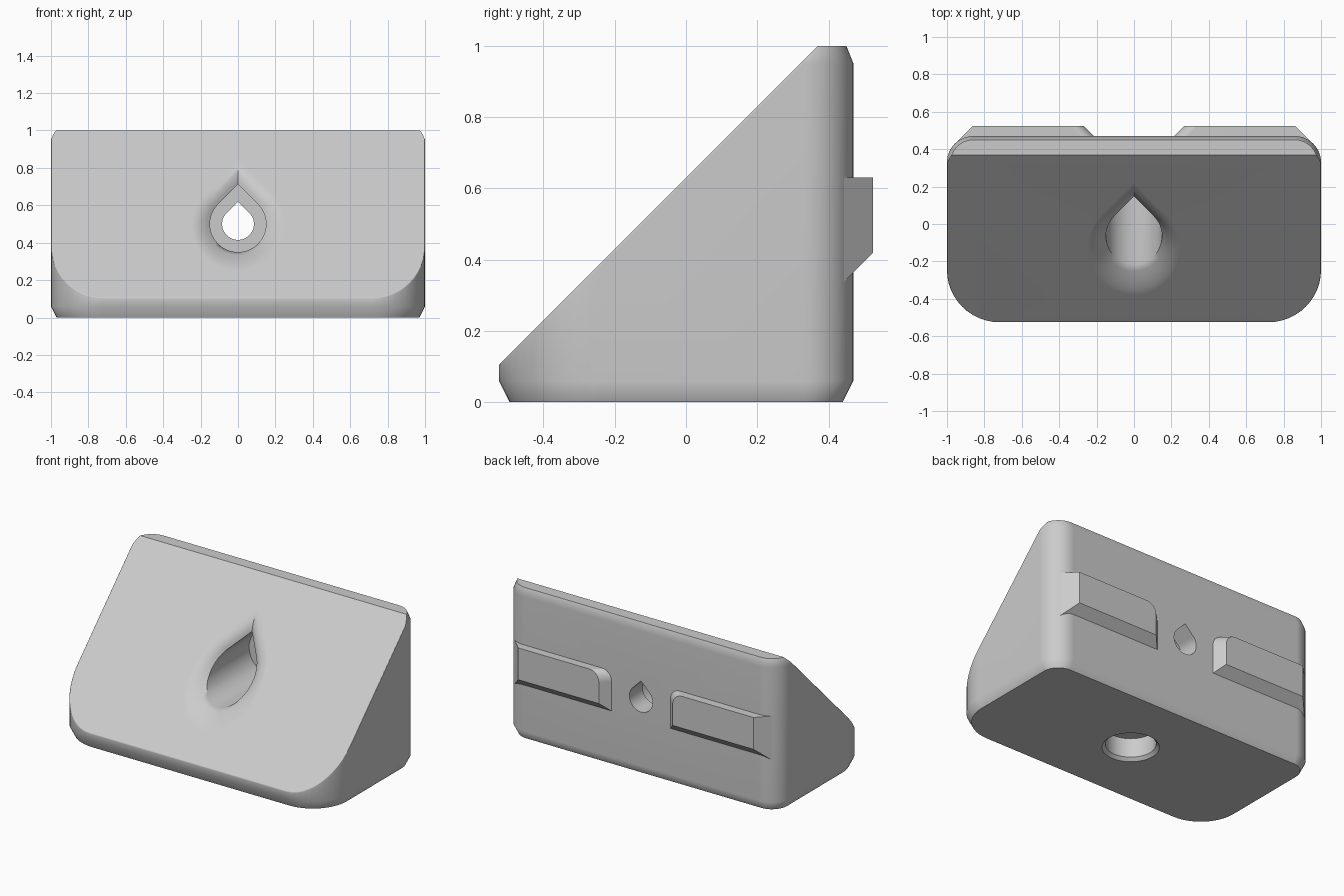
import bpy, bmesh, math
from mathutils import Vector

cube = bpy.data.objects.get("Cube")
if cube:
    bpy.data.objects.remove(cube, do_unlink=True)

grey = bpy.data.materials.new("light_grey_plastic")
grey.use_nodes = True
colour = (0.6, 0.6, 0.6, 1)
grey.diffuse_color = colour
grey.node_tree.nodes["Principled BSDF"].inputs["Base Color"].default_value = colour

FRONT, BACK, SLOPE = -0.525, 0.47, 0.63  # slope plane is z = y + SLOPE


def loft(rings):
    """Closed solid through rings that share a point count."""
    bm = bmesh.new()
    loops = [[bm.verts.new(p) for p in ring] for ring in rings]
    n = len(loops[0])
    for a, b in zip(loops, loops[1:]):
        for i in range(n):
            j = (i + 1) % n
            bm.faces.new((a[i], a[j], b[j], b[i]))
    bm.faces.new(loops[0])
    bm.faces.new(loops[-1])
    bmesh.ops.recalc_face_normals(bm, faces=bm.faces)
    return bm


def make_object(name, bm):
    mesh = bpy.data.meshes.new(name)
    bm.to_mesh(mesh)
    bm.free()
    mesh.materials.append(grey)
    obj = bpy.data.objects.new(name, mesh)
    bpy.context.collection.objects.link(obj)
    return obj


def activate(obj):
    bpy.ops.object.select_all(action='DESELECT')
    obj.select_set(True)
    bpy.context.view_layer.objects.active = obj


def cut(obj, cutter):
    activate(obj)
    mod = obj.modifiers.new("cut", 'BOOLEAN')
    mod.operation, mod.solver, mod.object = 'DIFFERENCE', 'EXACT', cutter
    bpy.ops.object.modifier_apply(modifier=mod.name)
    bpy.data.objects.remove(cutter, do_unlink=True)


def smooth(obj, angle):
    activate(obj)
    bpy.ops.object.shade_smooth_by_angle(angle=math.radians(angle))
    mod = obj.modifiers.new("even_shading", 'WEIGHTED_NORMAL')
    mod.keep_sharp = True


def arc(cx, cy, r, start, end, steps):
    angles = [math.radians(start + (end - start) * i / steps) for i in range(steps + 1)]
    return [(cx + r * math.cos(a), cy + r * math.sin(a)) for a in angles]


def footprint(z, inset):
    """Rounded rectangle with wide front corners and tighter back ones."""
    rf, rb = 0.28, 0.14
    corners = [(1 - rb, BACK - rb, rb, 0), (rb - 1, BACK - rb, rb, 90),
               (rf - 1, FRONT + rf, rf, 180), (1 - rf, FRONT + rf, rf, 270)]
    pts = []
    for cx, cy, r, a in corners:
        pts += arc(cx, cy, r - inset, a, a + 90, 12)
    return [(x, y, z) for x, y in pts]


def teardrop(r, y_rule):
    """Circle with a pointed top, facing the front; y follows a rule of z."""
    pts = arc(0, 0.5, r, 135, 405, 36) + [(0, 0.5 + r * math.sqrt(2))]
    return [(x, y_rule(z), z) for x, z in pts]


# Wedge body: chamfered block sliced along the sloping front
bm = loft([footprint(0, 0.03), footprint(0.06, 0), footprint(0.95, 0), footprint(1, 0.02)])
normal = Vector((0, -1, 1)).normalized()
bmesh.ops.bisect_plane(bm, geom=bm.verts[:] + bm.edges[:] + bm.faces[:], dist=1e-5,
                       plane_co=(0, 0, SLOPE), plane_no=normal, clear_outer=True)
rim = [e for e in bm.edges if e.is_boundary]
bmesh.ops.holes_fill(bm, edges=rim)
soft = [e for e in rim if min(v.co.z for v in e.verts) < 0.94]
bmesh.ops.bevel(bm, geom=soft, offset=0.015, segments=4, profile=0.5,
                affect='EDGES', clamp_overlap=True)
bmesh.ops.recalc_face_normals(bm, faces=bm.faces)
body = make_object("wedge_body", bm)

# Teardrop screw bore: rounded mouth, wide counterbore, narrow exit
mouth = [teardrop(0.26, lambda z: z - SLOPE - 0.002)]
for i in range(7):
    t = i / 6
    mouth.append(teardrop(0.25 - 0.1 * t, lambda z, t=t: z - SLOPE + 0.065 * t * t))
bore = mouth + [teardrop(0.15, lambda z: 0.33), teardrop(0.085, lambda z: 0.33),
                teardrop(0.085, lambda z: 0.7)]
cut(body, make_object("bore_cutter", loft(bore)))

# Blind round socket in the base with a chamfered lip
socket = [[(x, y, z) for x, y in arc(0, -0.03, r, 0, 350, 35)]
          for r, z in ((0.19, -0.02), (0.15, 0.02), (0.15, 0.145))]
cut(body, make_object("socket_cutter", loft(socket)))
smooth(body, 32)


# Back rails: flat top, sloping underside and ends, one rounded inner corner
def rail_ring(side, y):
    grow = 0.525 - y
    inner, outer, low, top, r = 0.27 - grow, 0.86 + grow, 0.42 - grow, 0.63, 0.07
    pts = [(outer, top), (outer, low), (inner, low)]
    pts += arc(inner + r, top - r, r, 180, 90, 8)
    return [(side * x, y, z) for x, z in pts]


for name, side in (("left_rail", 1), ("right_rail", -1)):
    rail = make_object(name, loft([rail_ring(side, 0.44), rail_ring(side, 0.525)]))
    smooth(rail, 30)
